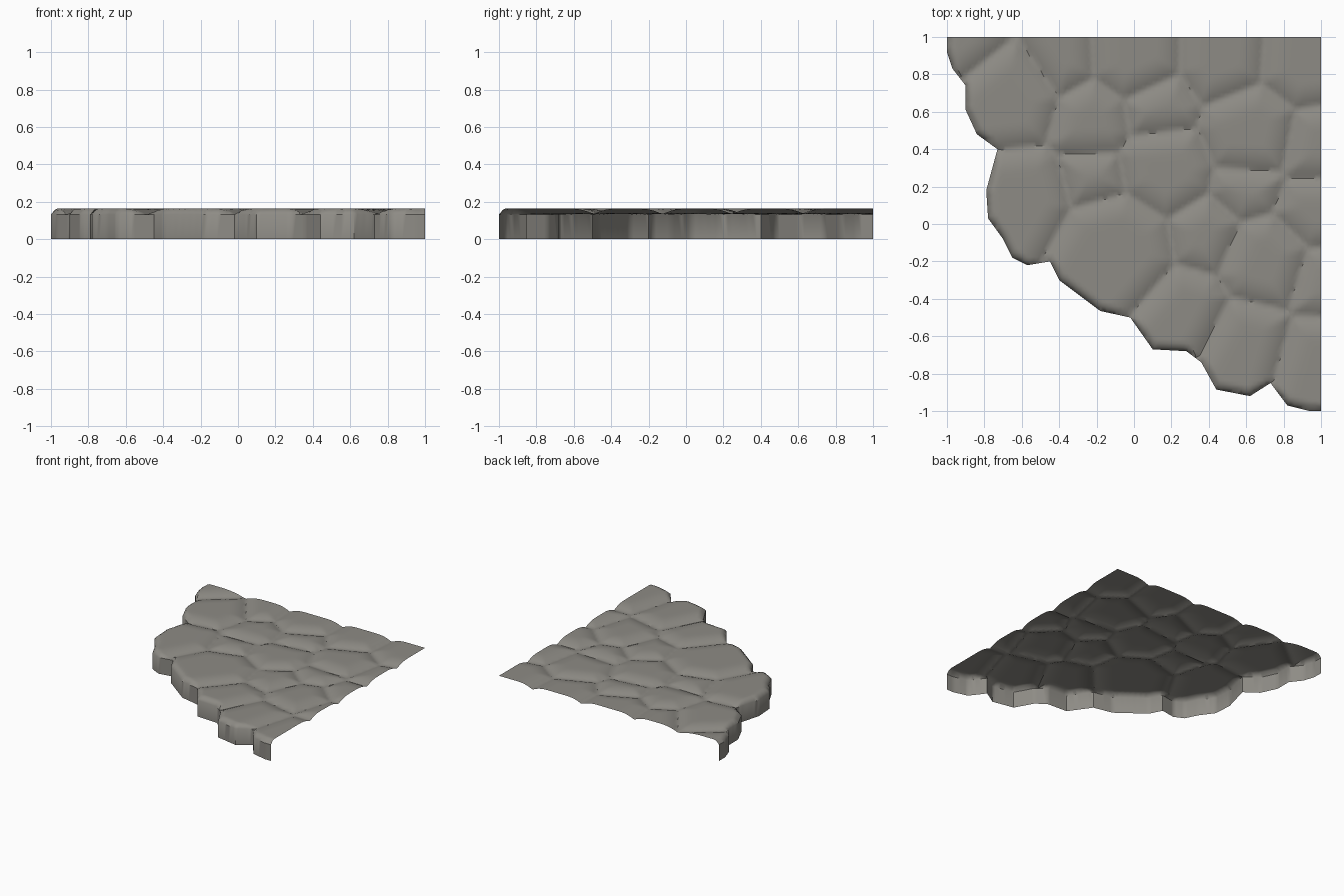
import bpy, bmesh, math
from mathutils import Vector
from mathutils.geometry import delaunay_2d_cdt, intersect_point_line

if "Cube" in bpy.data.objects:
    bpy.data.objects.remove(bpy.data.objects["Cube"])

BASE, TOP, STEP = 0.133, 0.165, 0.022

# scalloped outer edge of the paving, from back left to front right
RIM = [(-1, 1), (-1, .92), (-.97, .83), (-.90, .74), (-.90, .61), (-.84, .48),
       (-.73, .40), (-.79, .18), (-.78, .03), (-.70, -.08), (-.65, -.18),
       (-.57, -.22), (-.45, -.20), (-.40, -.30), (-.18, -.465), (-.02, -.50),
       (.10, -.67), (.28, -.68), (.36, -.74), (.44, -.885), (.62, -.92),
       (.73, -.85), (.82, -.97), (.94, -1), (1, -1)]

# stones: centre x, centre y, relative size
STONES = [(-.90, .98, .2), (-.66, .68, .27), (-.40, .86, .2), (.0, .88, .24),
          (.47, .87, .22), (.88, .84, .2), (.12, .62, .2), (-.23, .56, .22),
          (-.60, .12, .28), (.16, .29, .25), (-.22, .22, .2), (.62, .49, .25),
          (.95, .42, .18), (-.12, -.15, .33), (.38, -.06, .2), (.60, .19, .18),
          (.71, -.20, .25), (.95, .05, .2), (.96, -.28, .18), (.26, -.48, .25),
          (.60, -.66, .26), (.94, -.76, .24)]


def resample(points):
    out = []
    for a, b in zip(points, points[1:]):
        a, b = Vector(a), Vector(b)
        n = max(1, round((b - a).length / STEP))
        out += [a.lerp(b, i / n) for i in range(n)]
    return out


def rim_distance(p):
    best = 9
    for a, b in zip(RIM, RIM[1:]):
        a, b = Vector(a), Vector(b)
        t = max(0, min(1, (p - a).dot(b - a) / (b - a).length_squared))
        best = min(best, (p - a.lerp(b, t)).length)
    return best


def joint_distance(p):
    cells = sorted(((p.x - x) ** 2 + (p.y - y) ** 2 - r * r, x, y)
                   for x, y, r in STONES)
    w, sx, sy = cells[0]
    return min((c - w) / (2 * math.hypot(x - sx, y - sy))
               for c, x, y in cells[1:8])


def dome(d, width):
    return 1 - (1 - min(d / width, 1)) ** 2.3


def height(p):
    k = min(dome(joint_distance(p), .14), dome(rim_distance(p), .045))
    return BASE + (TOP - BASE) * k


# plan of the paving: outline loop filled with a fine grid
rim_pts = resample(RIM)
rim_count = len(rim_pts)
loop = rim_pts + resample([(1, -1), (1, 1), (-1, 1)])
n = len(loop)
pts = list(loop)
half = int(1 / STEP)
for i in range(-half, half + 1):
    for j in range(-half, half + 1):
        p = Vector((i * STEP + (j % 2) * STEP / 2, j * STEP))
        if abs(p.x) < .99 and abs(p.y) < .99 and rim_distance(p) > .009:
            pts.append(p)
edges = [(i, (i + 1) % n) for i in range(n)]
verts, _, faces, orig, _, _ = delaunay_2d_cdt(pts, edges, [], 1, 1e-6)

# domed stones with sunken joints
bm = bmesh.new()
bv = [bm.verts.new((v.x, v.y, height(v))) for v in verts]
index = {o: bv[k] for k, group in enumerate(orig) for o in group}
for f in faces:
    bm.faces.new([bv[i] for i in f])

# upright skirt below the scalloped edge; back, right and underside stay open
upper = [index[i] for i in range(rim_count + 1)]
lower = [bm.verts.new((v.co.x, v.co.y, 0)) for v in upper]
for i in range(rim_count):
    bm.faces.new((upper[i + 1], upper[i], lower[i], lower[i + 1]))
bmesh.ops.delete(bm, geom=[v for v in bm.verts if not v.link_faces], context='VERTS')

mesh = bpy.data.meshes.new("cobble_paving")
bm.to_mesh(mesh)
bm.free()
stone = bpy.data.materials.new("warm grey stone")
stone.diffuse_color = (.27, .26, .235, 1)
stone.use_nodes = True
stone.node_tree.nodes["Principled BSDF"].inputs["Base Color"].default_value = stone.diffuse_color
mesh.materials.append(stone)
paving = bpy.data.objects.new("cobble_paving", mesh)
bpy.context.collection.objects.link(paving)
bpy.context.view_layer.objects.active = paving
paving.select_set(True)
bpy.ops.object.shade_smooth_by_angle(angle=math.radians(40))
